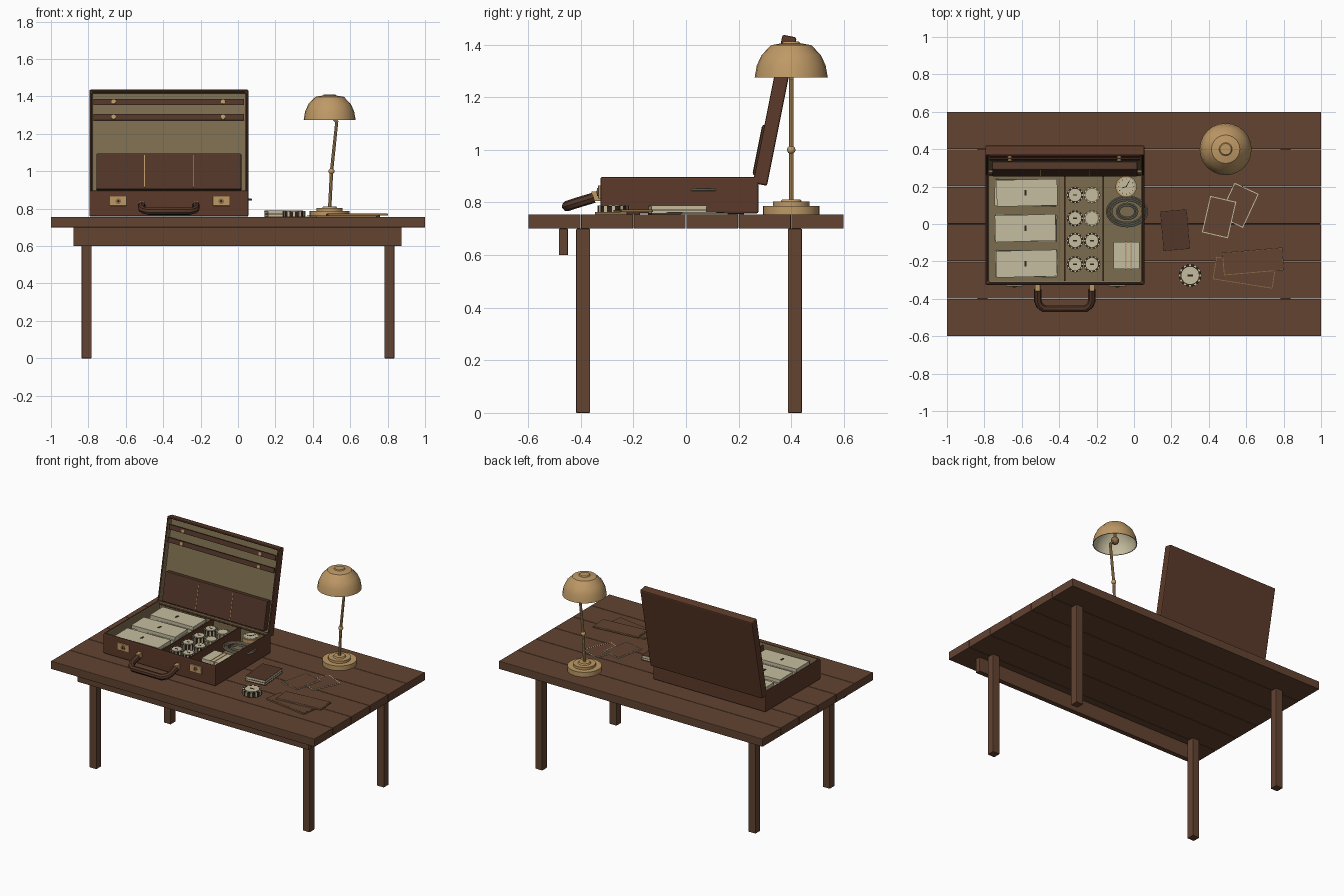
import bpy, bmesh, math, random
from mathutils import Matrix, Vector

if "Cube" in bpy.data.objects:
    bpy.data.objects.remove(bpy.data.objects["Cube"])

random.seed(4)
I = Matrix.Identity(4)


def mat(name, r, g, b):
    m = bpy.data.materials.new(name)
    lin = [((c / 255 + 0.055) / 1.055) ** 2.4 for c in (r, g, b)]
    m.diffuse_color = (*lin, 1)
    m.use_nodes = True
    m.node_tree.nodes["Principled BSDF"].inputs["Base Color"].default_value = m.diffuse_color
    return m


WOOD = mat("table wood", 98, 67, 49)
LEATHER = mat("case leather", 92, 58, 41)
STRAP = mat("dark strap", 82, 54, 40)
LINING = mat("olive lining", 124, 108, 78)
BRASS = mat("brass", 190, 153, 102)
CREAM = mat("cream paper", 198, 190, 160)
DARK = mat("dark ink", 48, 34, 27)
CORD = mat("pale cord", 150, 146, 124)
TAN = mat("tan envelope", 140, 108, 72)


def finish(name, bm, mats, M=I, bevel=0, smooth=False):
    bmesh.ops.transform(bm, matrix=M, verts=bm.verts)
    me = bpy.data.meshes.new(name)
    bm.to_mesh(me)
    bm.free()
    ob = bpy.data.objects.new(name, me)
    bpy.context.collection.objects.link(ob)
    for m in mats:
        me.materials.append(m)
    if bevel:
        b = ob.modifiers.new("bevel", 'BEVEL')
        b.width, b.segments = bevel, 2
        b.limit_method = 'ANGLE'
    if smooth:
        bpy.ops.object.select_all(action='DESELECT')
        ob.select_set(True)
        bpy.context.view_layer.objects.active = ob
        bpy.ops.object.shade_smooth_by_angle(angle=math.radians(35))
    return ob


def cube_bm(x0, x1, y0, y1, z0, z1):
    bm = bmesh.new()
    c = Vector(((x0 + x1) / 2, (y0 + y1) / 2, (z0 + z1) / 2))
    bmesh.ops.create_cube(bm, size=1, matrix=Matrix.Translation(c) @ Matrix.Diagonal((x1 - x0, y1 - y0, z1 - z0, 1)))
    return bm


def box(name, x0, x1, y0, y1, z0, z1, m, M=I, bevel=0):
    return finish(name, cube_bm(x0, x1, y0, y1, z0, z1), [m], M, bevel)


def slab(name, cx, cy, w, d, z0, z1, m, deg=0, bevel=0):
    M = Matrix.Translation((cx, cy, 0)) @ Matrix.Rotation(math.radians(deg), 4, 'Z')
    return box(name, -w / 2, w / 2, -d / 2, d / 2, z0, z1, m, M, bevel)


def tray(name, x0, x1, y0, y1, z0, z1, wall, depth, M=I):
    """Open box, lined on the inside."""
    bm = cube_bm(x0, x1, y0, y1, z0, z1)
    top = max(bm.faces, key=lambda f: f.calc_center_median().z)
    bmesh.ops.inset_region(bm, faces=[top], thickness=wall)
    r = bmesh.ops.extrude_face_region(bm, geom=[top])
    low = [v for v in r["geom"] if isinstance(v, bmesh.types.BMVert)]
    bmesh.ops.translate(bm, verts=low, vec=(0, 0, -depth))
    if top.is_valid:
        bmesh.ops.delete(bm, geom=[top], context='FACES_ONLY')
    for f in bm.faces:
        if any(v in low for v in f.verts):
            f.material_index = 1
    bmesh.ops.recalc_face_normals(bm, faces=bm.faces)
    return finish(name, bm, [LEATHER, LINING], M, 0.008)


def lathe(name, profile, loc, m, seg=24, M=I):
    bm = bmesh.new()
    vs = [bm.verts.new((r, 0, z)) for r, z in profile]
    es = [bm.edges.new(p) for p in zip(vs, vs[1:])]
    bmesh.ops.spin(bm, geom=vs + es, axis=(0, 0, 1), cent=(0, 0, 0), angle=2 * math.pi, steps=seg)
    bmesh.ops.remove_doubles(bm, verts=bm.verts, dist=1e-5)
    bmesh.ops.recalc_face_normals(bm, faces=bm.faces)
    return finish(name, bm, [m], M @ Matrix.Translation(loc), smooth=True)


def disc(name, x, y, z0, z1, r, m, seg=24, M=I):
    return lathe(name, [(0, z0), (r, z0), (r, z1), (0, z1)], (x, y, 0), m, seg, M)


def tube(name, pts, radius, m, closed=False):
    cu = bpy.data.curves.new(name, 'CURVE')
    cu.dimensions = '3D'
    cu.bevel_depth, cu.bevel_resolution, cu.use_fill_caps = radius, 2, True
    sp = cu.splines.new('POLY')
    sp.points.add(len(pts) - 1)
    for p, q in zip(sp.points, pts):
        p.co = (*q, 1)
    sp.use_cyclic_u = closed
    tmp = bpy.data.objects.new(name + " path", cu)
    bpy.context.collection.objects.link(tmp)
    bpy.context.view_layer.update()
    bm = bmesh.new()
    me = bpy.data.meshes.new_from_object(tmp.evaluated_get(bpy.context.evaluated_depsgraph_get()))
    bm.from_mesh(me)
    bpy.data.objects.remove(tmp)
    for f in bm.faces:
        f.material_index = 0
    return finish(name, bm, [m], smooth=True)


# Table
T = 0.755
for i in range(6):
    y = -0.5 + 0.2 * i
    box("table_plank", -1, 1, y - 0.099, y + 0.099, 0.70, T, WOOD, bevel=0.003)
for x in (-0.809, 0.809):
    for y in (-0.391, 0.414):
        slab("table_leg", x, y, 0.053, 0.053, 0, 0.70, WOOD, bevel=0.003)
box("front_apron", -0.88, 0.875, -0.483, -0.449, 0.60, 0.70, WOOD, bevel=0.002)

# Case base with dividers
X0, X1 = -0.795, 0.056
tray("case_base", X0, X1, -0.325, 0.275, T + 0.003, 0.897, 0.02, 0.11)
for x in (-0.37, -0.165):
    box("case_divider", x - 0.004, x + 0.004, -0.305, 0.255, 0.785, 0.885, LEATHER)

# Case lid, tilted back, with pocket and straps
L = Matrix.Translation((0, 0.308, 0.863)) @ Matrix.Rotation(math.radians(78.7), 4, 'X')
tray("case_lid", X0, X1, 0, 0.575, 0, 0.055, 0.02, 0.035, L)
box("lid_pocket", -0.757, 0.018, 0.03, 0.225, 0.018, 0.062, STRAP, L, 0.006)
for x in (-0.5, -0.24):
    box("pocket_stitching", x - 0.0015, x + 0.0015, 0.04, 0.215, 0.06, 0.0635, BRASS, L)
for y in (0.425, 0.508):
    box("lid_strap", -0.772, 0.033, y - 0.016, y + 0.016, 0.042, 0.05, STRAP, L)
    for x in (-0.665, -0.08):
        disc("strap_stud", x, y, 0.05, 0.057, 0.012, BRASS, 12, L)

# Latches and handle
for x in (-0.64, -0.09):
    box("latch_plate", x - 0.045, x + 0.045, -0.334, -0.324, 0.815, 0.865, BRASS, bevel=0.002)
    F = Matrix.Translation((x, -0.334, 0.84)) @ Matrix.Rotation(math.pi / 2, 4, 'X')
    disc("latch_ring", 0, 0, 0, 0.004, 0.015, TAN, 16, F)
    disc("latch_keyhole", 0, 0, 0, 0.006, 0.006, DARK, 12, F)
side = [(0.145, -0.35, 0.818), (0.145, -0.41, 0.80), (0.135, -0.435, 0.792), (0.11, -0.453, 0.786)]
path = [(-0.37 - a, b, c) for a, b, c in side] + [(-0.37 + a, b, c) for a, b, c in reversed(side)]
tube("case_handle", path, 0.02, STRAP)
for x in (-0.515, -0.225):
    box("handle_mount", x - 0.014, x + 0.014, -0.36, -0.322, 0.805, 0.842, BRASS, bevel=0.003)

# Paper bundles
for y in (0.167, -0.022, -0.212):
    for k in range(4):
        z = 0.785 + 0.024 * k
        slab("paper_bundle", -0.577 + random.uniform(-.006, .006), y, 0.325, 0.142, z, z + 0.022,
             CREAM, random.uniform(-2, 2))
    slab("bundle_mark", -0.58, y, 0.012, 0.03, 0.879, 0.881, DARK)


# Round tins with notched rims
def tin(x, y, z0, z1, r, label=True):
    disc("tin_body", x, y, z0, z1 - 0.004, r, DARK if label else LINING)
    disc("tin_label", x, y, z1 - 0.005, z1, r * 0.78, CREAM)
    for k in range(12):
        a = k * math.pi / 6
        M = Matrix.Translation((x, y, 0)) @ Matrix.Rotation(a, 4, 'Z')
        box("tin_notch", r * 0.85, r + 0.002, -r * .1, r * .1, z0 + 0.004, z1 - 0.002, CREAM, M)
    if label:
        slab("tin_mark", x, y, r * 0.5, r * 0.16, z1, z1 + 0.001, DARK)


for i, y in enumerate((0.155, 0.03, -0.09, -0.215)):
    tin(-0.315, y, 0.785, 0.875, 0.043)
    tin(-0.225, y, 0.785, 0.875, 0.043, i > 1)
tin(0.30, -0.275, T, 0.79, 0.06)

# Pocket watch
disc("watch_case", -0.042, 0.2, 0.785, 0.875, 0.057, BRASS, 32)
disc("watch_face", -0.042, 0.2, 0.875, 0.879, 0.048, CREAM, 32)
W = Matrix.Translation((-0.042, 0.2, 0))
for k in range(12):
    box("watch_tick", 0.037, 0.044, -0.0015, 0.0015, 0.878, 0.880, DARK, W @ Matrix.Rotation(k * math.pi / 6, 4, 'Z'))
for a, l in ((60, 0.034), (200, 0.025)):
    box("watch_hand", -0.004, l, -0.002, 0.002, 0.878, 0.881, DARK, W @ Matrix.Rotation(math.radians(a), 4, 'Z'))

# Coiled cord
for k, (a, b) in enumerate(((0.108, 0.08), (0.096, 0.07), (0.084, 0.06), (0.055, 0.042), (0.043, 0.032))):
    ring = [(-0.037 + a * math.cos(t * math.pi / 16), 0.067 + b * math.sin(t * math.pi / 16), 0.848)
            for t in range(32)]
    tube("cord_coil", ring, 0.005, CORD, True)

# Letter bundle with bands
box("letter_bundle", -0.11, 0.03, -0.24, -0.095, 0.785, 0.875, CREAM)
for x in (-0.043, -0.016):
    box("bundle_band", x - 0.004, x + 0.004, -0.242, -0.093, 0.785, 0.877, BRASS)

# Notebook
slab("notebook_pages", 0.22, -0.033, 0.139, 0.209, T + 0.003, 0.787, CREAM, 5)
for z in (T, 0.769, 0.785):
    slab("notebook_cover", 0.22, -0.033, 0.141, 0.211, z, z + 0.004, STRAP, 5)
slab("notebook_trim", 0.22, -0.033, 0.143, 0.213, 0.785, 0.7875, CREAM, 5)

# Photo cards and envelopes
for x, y, deg, z in ((0.56, 0.10, -25, T), (0.455, 0.037, -13, T + 0.004)):
    slab("photo_border", x, y, 0.143, 0.2, z, z + 0.003, CREAM, deg)
    slab("photo_print", x, y, 0.133, 0.19, z + 0.003, z + 0.004, WOOD, deg)
for x, y, deg, z in ((0.59, -0.26, -9, T), (0.637, -0.2, 5, T + 0.009)):
    slab("envelope", x, y, 0.323, 0.122, z, z + 0.008, TAN, deg)
    slab("envelope_front", x, y, 0.315, 0.114, z + 0.008, z + 0.009, WOOD, deg)

# Desk lamp
lx, ly = 0.49, 0.40
lathe("lamp_base", [(0, T), (0.107, T), (0.107, 0.787), (0.07, 0.787), (0.07, 0.803), (0.04, 0.803),
                    (0.035, 0.812), (0, 0.812)], (lx, ly, 0), BRASS, 32)
tube("lamp_lower_arm", [(lx, ly, 0.8), (0.50, ly, 1.0)], 0.009, BRASS)
tube("lamp_upper_arm", [(0.50, ly, 1.0), (0.528, ly, 1.265), (lx, ly, 1.30), (lx, ly, 1.40)], 0.009, BRASS)
ball = [(math.sin(k * math.pi / 8), -math.cos(k * math.pi / 8)) for k in range(9)]
lathe("lamp_joint", [(abs(r) * 0.016, z * 0.016) for r, z in ball], (0.50, ly, 1.0), BRASS, 16)
lathe("lamp_bulb", [(abs(r) * 0.026, z * 0.026) for r, z in ball], (lx, ly, 1.30), TAN, 16)
dome = [(0.139, 1.275), (0.131, 1.32), (0.113, 1.36), (0.076, 1.398), (0.035, 1.405), (0.03, 1.411), (0, 1.411)]
lathe("lamp_shade", dome, (lx, ly, 0), BRASS, 24)
inner = [(0.139, 1.275), (0.134, 1.275), (0.126, 1.318), (0.109, 1.355), (0.073, 1.392), (0, 1.398)]
lathe("lamp_shade_lining", inner, (lx, ly, 0), CREAM, 24)
